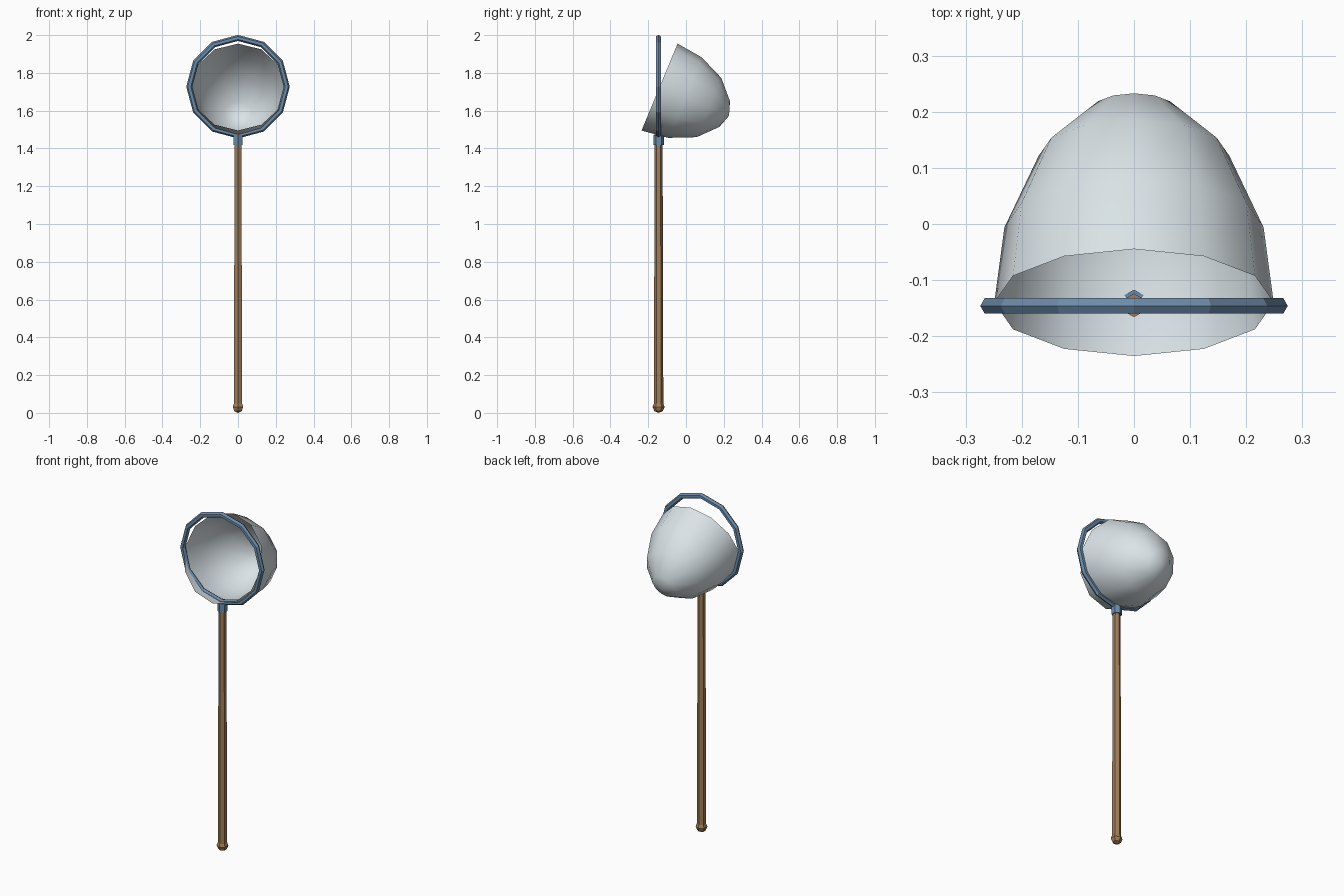
import bpy, bmesh
from math import pi, cos, sin, radians
from mathutils import Matrix, Vector

if "Cube" in bpy.data.objects:
    bpy.data.objects.remove(bpy.data.objects["Cube"])

POLE_Y = -0.145
HOOP_Z = 1.727


def material(name, color):
    m = bpy.data.materials.new(name)
    m.diffuse_color = (*color, 1)
    m.use_nodes = True
    m.node_tree.nodes["Principled BSDF"].inputs["Base Color"].default_value = m.diffuse_color
    return m


wood = material("wood", (0.36, 0.21, 0.10))
metal = material("blue_metal", (0.15, 0.26, 0.40))
mesh_cloth = material("net_cloth", (0.70, 0.77, 0.80))


def make(name, bm, mat, smooth=False):
    bmesh.ops.recalc_face_normals(bm, faces=bm.faces)
    for f in bm.faces:
        f.smooth = smooth
    me = bpy.data.meshes.new(name)
    bm.to_mesh(me)
    bm.free()
    me.materials.append(mat)
    ob = bpy.data.objects.new(name, me)
    bpy.context.collection.objects.link(ob)
    return ob


def hex_rod(name, r0, r1, z0, z1, mat):
    # six sided rod with corners facing front and back
    bm = bmesh.new()
    place = Matrix.Translation((0, POLE_Y, (z0 + z1) / 2)) @ Matrix.Rotation(pi / 2, 4, 'Z')
    # create_cone places its first corner on +Y, so align corners explicitly
    rings = []
    for r, z in ((r0, z0), (r1, z1)):
        rings.append([bm.verts.new((r * cos(pi / 2 + i * pi / 3),
                                    POLE_Y + r * sin(pi / 2 + i * pi / 3), z)) for i in range(6)])
    lo, hi = rings
    for i in range(6):
        j = (i + 1) % 6
        bm.faces.new((lo[i], lo[j], hi[j], hi[i]))
    bm.faces.new(lo[::-1])
    bm.faces.new(hi)
    return make(name, bm, mat)


# Handle and the collar that joins it to the hoop
hex_rod("handle", 0.025, 0.021, 0.03, 1.48, wood)
hex_rod("collar", 0.028, 0.028, 1.418, 1.47, metal)

# Knob at the foot of the handle
bm = bmesh.new()
bmesh.ops.create_uvsphere(bm, u_segments=6, v_segments=4, radius=0.032,
                          matrix=Matrix.Translation((0, POLE_Y, 0.032)))
make("end_knob", bm, wood)

# Twelve sided hoop with a six sided tube
bm = bmesh.new()
R, t = 0.258, 0.016
grid = []
for i in range(12):
    a = i * pi / 6
    row = []
    for k in range(6):
        b = k * pi / 3
        d = R + t * cos(b)
        row.append(bm.verts.new((d * sin(a), POLE_Y - 0.001 + t * sin(b), HOOP_Z + d * cos(a))))
    grid.append(row)
for i in range(12):
    for k in range(6):
        n, m = (i + 1) % 12, (k + 1) % 6
        bm.faces.new((grid[i][k], grid[n][k], grid[n][m], grid[i][m]))
make("hoop", bm, metal)

# Open net bag: profile of (depth, radius) revolved about a sagging axis
bm = bmesh.new()
tilt = radians(22.5)
axis = Vector((0, cos(tilt), -sin(tilt)))
up = Vector((0, sin(tilt), cos(tilt)))
side = Vector((1, 0, 0))
center = Vector((0, -0.14, 1.725))
rings = []
for depth, r in ((0, 0.249), (0.145, 0.231), (0.283, 0.170), (0.373, 0.074)):
    rings.append([bm.verts.new(center + axis * depth
                               + (side * sin(i * pi / 6) + up * cos(i * pi / 6)) * r)
                  for i in range(12)])
tip = bm.verts.new(center + axis * 0.398)
for i in range(12):
    j = (i + 1) % 12
    for a, b in zip(rings, rings[1:]):
        bm.faces.new((a[i], a[j], b[j], b[i]))
    bm.faces.new((rings[-1][i], rings[-1][j], tip))
make("net_bag", bm, mesh_cloth, smooth=True)
